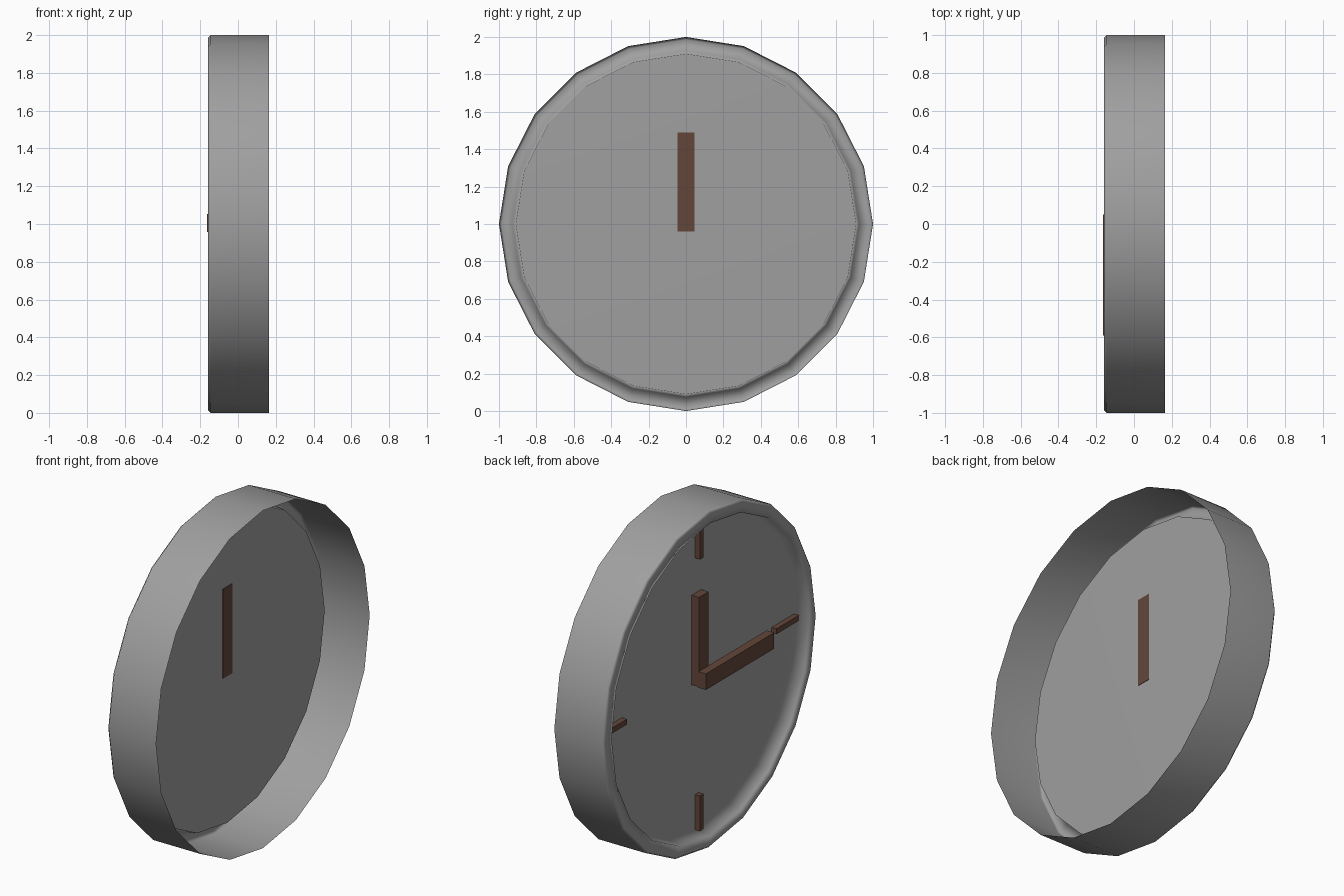
import bpy
import bmesh
import math

if "Cube" in bpy.data.objects:
    bpy.data.objects.remove(bpy.data.objects["Cube"])

SIDES = 20
FACE_X = -0.069


def material(name, colour):
    mat = bpy.data.materials.new(name)
    mat.diffuse_color = (*colour, 1)
    mat.use_nodes = True
    mat.node_tree.nodes["Principled BSDF"].inputs["Base Color"].default_value = mat.diffuse_color
    return mat


grey = material("dark_grey", (0.35, 0.35, 0.35))
brown = material("brown", (0.126, 0.062, 0.042))


def ring(bm, x, r):
    steps = [2 * math.pi * i / SIDES for i in range(SIDES)]
    return [bm.verts.new((x, r * math.sin(t), 1 + r * math.cos(t))) for t in steps]


def finish(bm, name, mat):
    mesh = bpy.data.meshes.new(name)
    bm.to_mesh(mesh)
    bm.free()
    mesh.materials.append(mat)
    obj = bpy.data.objects.new(name, mesh)
    bpy.context.collection.objects.link(obj)
    return obj


def block(name, x, y, z):
    """Brown box given its (min, max) range on each axis."""
    bm = bmesh.new()
    bmesh.ops.create_cube(bm, size=1)
    for v in bm.verts:
        v.co = [(a + b) / 2 + c * (b - a) for c, (a, b) in zip(v.co, (x, y, z))]
    return finish(bm, name, brown)


# Case: open-backed rim with a bevelled lip, closed by the recessed dial
profile = [(0.163, 1), (-0.145, 1), (-0.16, 0.985), (-0.16, 0.925), (FACE_X, 0.91)]
bm = bmesh.new()
rings = [ring(bm, x, r) for x, r in profile]
for a, b in zip(rings, rings[1:]):
    for i in range(SIDES):
        j = (i + 1) % SIDES
        bm.faces.new((a[j], b[j], b[i], a[i]))
bm.faces.new(rings[-1])
for f in bm.faces:
    f.smooth = True
case = finish(bm, "rim_and_dial", grey)
# Keep the big faces flat and blend the shading over the lip
case.modifiers.new("weighted_normals", 'WEIGHTED_NORMAL').weight = 50

# Hands: the upright one shows through the back of the dial
block("upright_hand", (-0.117, FACE_X + 0.003), (-0.045, 0.045), (0.96, 1.49))
block("level_hand", (-0.165, -0.115), (-0.59, 0.05), (0.957, 1.052))

# Four hour marks
x, w, near, far = (-0.103, FACE_X - 0.002), 0.016, 0.70, 0.91
for s, (upright, level) in ((1, ("top", "left")), (-1, ("bottom", "right"))):
    span = sorted((s * near, s * far))
    block(upright + "_mark", x, (-w, w), [1 + v for v in span])
    block(level + "_mark", x, span, (1 - w, 1 + w))
